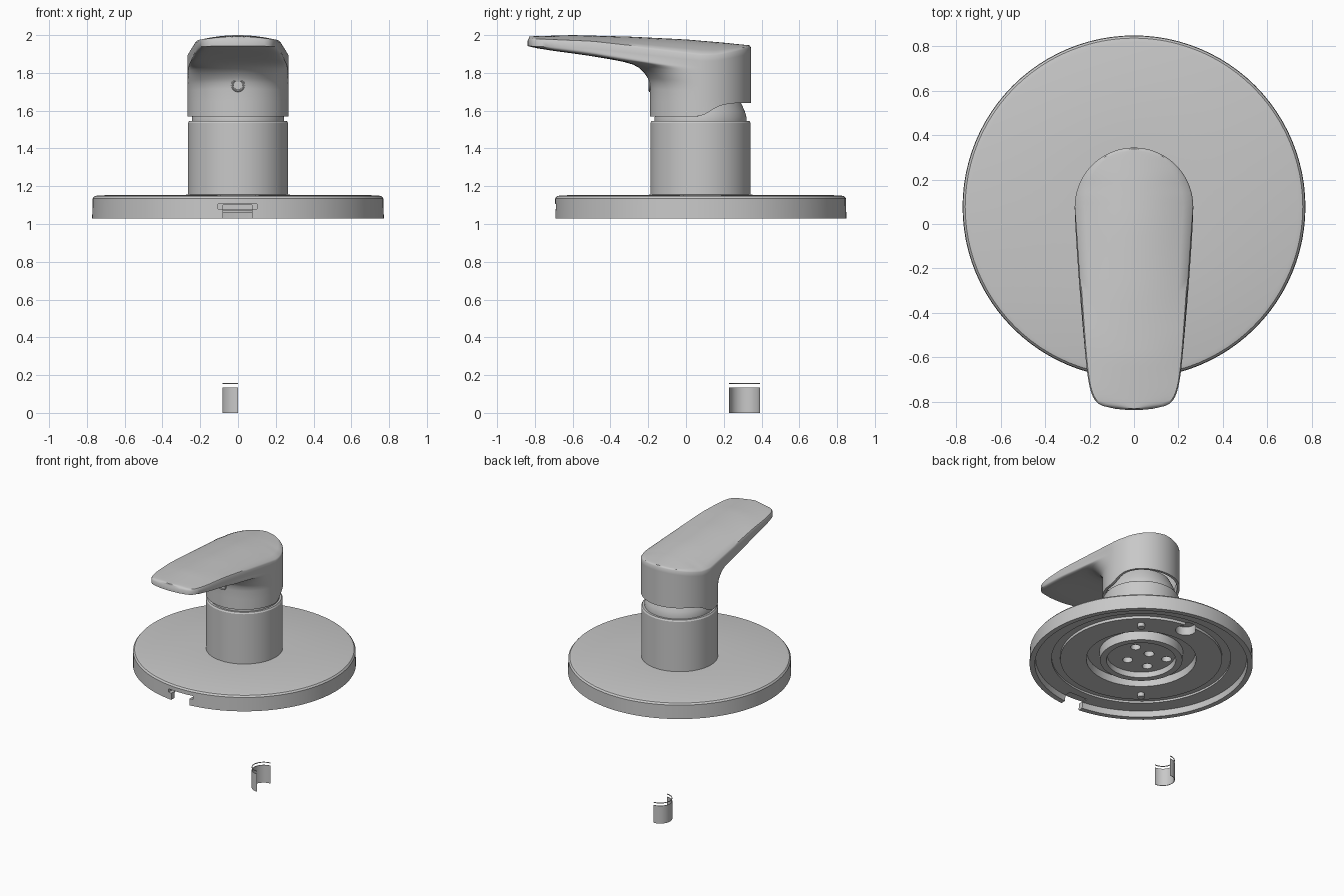
import bpy, bmesh, math
from mathutils import Matrix, Vector

cube = bpy.data.objects.get("Cube")
if cube:
    bpy.data.objects.remove(cube, do_unlink=True)

metal = bpy.data.materials.new("satin_grey_metal")
metal.use_nodes = True
GREY = (0.58, 0.58, 0.58, 1)
metal.diffuse_color = GREY
metal.node_tree.nodes["Principled BSDF"].inputs["Base Color"].default_value = GREY

AXIS_Y = 0.077


def activate(obj):
    bpy.ops.object.select_all(action='DESELECT')
    obj.select_set(True)
    bpy.context.view_layer.objects.active = obj


def finish(name, bm, closed=True):
    bmesh.ops.remove_doubles(bm, verts=bm.verts, dist=0.0004)
    if closed:
        bmesh.ops.recalc_face_normals(bm, faces=bm.faces)
    mesh = bpy.data.meshes.new(name)
    bm.to_mesh(mesh)
    bm.free()
    mesh.materials.append(metal)
    obj = bpy.data.objects.new(name, mesh)
    bpy.context.collection.objects.link(obj)
    return obj


def smooth(obj, degrees=32):
    activate(obj)
    bpy.ops.object.shade_smooth_by_angle(angle=math.radians(degrees))


def lathe(name, profile, centre_y=AXIS_Y, start=0, sweep=math.tau, steps=96, closed_loop=False):
    bm = bmesh.new()
    verts = [bm.verts.new((r, 0, z)) for r, z in profile]
    edges = [bm.edges.new(p) for p in zip(verts, verts[1:])]
    if closed_loop:
        edges.append(bm.edges.new((verts[-1], verts[0])))
    bmesh.ops.rotate(bm, verts=verts, cent=(0, 0, 0), matrix=Matrix.Rotation(start, 3, 'Z'))
    bmesh.ops.spin(bm, geom=verts + edges, cent=(0, 0, 0), axis=(0, 0, 1),
                   angle=sweep, steps=steps)
    bmesh.ops.translate(bm, verts=bm.verts, vec=(0, centre_y, 0))
    return finish(name, bm)


def cylinder(name, x, y, z0, z1, r, segs=32):
    bm = bmesh.new()
    bmesh.ops.create_cone(bm, cap_ends=True, segments=segs, radius1=r, radius2=r, depth=z1 - z0,
                          matrix=Matrix.Translation((x, y, (z0 + z1) / 2)))
    return finish(name, bm)


def box(name, lo, hi):
    lo, hi = Vector(lo), Vector(hi)
    bm = bmesh.new()
    bmesh.ops.create_cube(bm, size=1, matrix=Matrix.Translation((lo + hi) / 2)
                          @ Matrix.Diagonal((*(hi - lo), 1)))
    return finish(name, bm)


def cut(target, cutter):
    cutter.hide_render = True
    mod = target.modifiers.new("cut", 'BOOLEAN')
    mod.operation = 'DIFFERENCE'
    mod.solver = 'EXACT'
    mod.object = cutter
    activate(target)
    bpy.ops.object.modifier_apply(modifier=mod.name)
    bpy.data.objects.remove(cutter, do_unlink=True)


def interp(x, pts):
    if x <= pts[0][0]:
        return pts[0][1]
    for (a, u), (b, v) in zip(pts, pts[1:]):
        if x <= b:
            return u + (v - u) * (x - a) / (b - a)
    return pts[-1][1]


# Wall plate: hollow underside with rim, shallow groove and centre recess
plate = lathe("wall_plate", [
    (0.25, 1.155), (0.74, 1.152), (0.76, 1.147), (0.77, 1.135), (0.772, 1.03), (0.735, 1.03),
    (0.73, 1.075), (0.62, 1.075), (0.62, 1.09), (0.56, 1.09), (0.56, 1.07),
    (0.38, 1.07), (0.375, 1.125), (0.25, 1.125)], closed_loop=True)
cut(plate, box("notch_cutter", (-0.08, -0.8, 1.0), (0.075, -0.6, 1.1)))
cut(plate, box("slot_cutter", (-0.105, -0.8, 1.08), (0.1, -0.62, 1.106)))
cut(plate, cylinder("drain_cutter", 0.02, 0.58, 1.0, 1.135, 0.07))
smooth(plate)

# Valve body with collar and rounded neck
body = lathe("valve_body", [
    (0, 1.1), (0.235, 1.1), (0.24, 1.06), (0.285, 1.06), (0.29, 1.13), (0.265, 1.13),
    (0.265, 1.535), (0.258, 1.546), (0.243, 1.546), (0.243, 1.565), (0.235, 1.595),
    (0.215, 1.64), (0.2, 1.67), (0, 1.67)])
for x, y in [(0.1, 0.06), (-0.03, 0.05), (0.03, -0.11), (-0.13, -0.09), (-0.17, 0.07)]:
    cut(body, cylinder("port_cutter", x, y + AXIS_Y, 1.0, 1.16, 0.035, 24))
smooth(body)

# Mounting pins under the plate
for side, label in ((1, "left"), (-1, "right")):
    smooth(cylinder("mounting_pin_" + label, 0.31 * side, AXIS_Y + 0.37 * side, 1.04, 1.1, 0.025, 20))

# Lever handle: half skin, ringed upward from the head to the lever, then mirrored
R = 0.267
CENTRE = [(-0.84, 1.993), (-0.6, 2.0), (-0.3, 1.992), (0, 1.977), (0.2, 1.96), (0.345, 1.945)]
EDGE = [(-0.84, 1.982), (-0.5, 1.968), (-0.2, 1.935), (0.08, 1.903), (0.17, 1.905),
        (0.27, 1.925), (0.345, 1.945)]
SKIRT = [(0.07, 1.57), (0.11, 1.585), (0.16, 1.618), (0.2, 1.632), (0.26, 1.64)]
# front reach and bluntness of the outline at each fraction of the height
LEVELS = [(0, -0.19, 2), (0.25, -0.19, 2), (0.45, -0.19, 2), (0.55, -0.193, 2.05),
          (0.62, -0.202, 2.2), (0.7, -0.22, 2.4), (0.78, -0.25, 2.7), (0.82, -0.28, 3),
          (0.85, -0.33, 3.6), (0.87, -0.4, 4.5), (0.89, -0.5, 6), (0.92, -0.6, 7.5),
          (0.946, -0.7, 9), (0.975, -0.79, 10), (1, -0.838, 10)]
BACK, FRONT = 18, 22
TIP_X = [0.6, 0.4, 0.2, 0]


def outline(front, n):
    pts = [(R * math.sin(a), AXIS_Y + R * math.cos(a))
           for a in (math.pi / 2 * i / BACK for i in range(BACK))]
    length = AXIS_Y - front
    unit = []
    for i in range(FRONT):
        v = math.sin(math.pi / 2 * i / FRONT)
        unit.append(((1 - v ** n) ** (1 / n), v))
    last = unit[-1][0]
    unit += [(last * f, (1 - (last * f) ** n) ** (1 / n)) for f in TIP_X]
    stretch = (length - R) / 0.65
    for u, v in unit:
        w = R * (1 - 0.24 * v * max(stretch, 0))
        pts.append((w * u, AXIS_Y - v * length + 0.035 * max(stretch, 0) * u * u * v ** 6))
    return pts


def inset(pts, d):
    fx, fy = 1 - d / R, 1 - d / 0.6
    return [(x * fx, (y + 0.25) * fy - 0.25) for x, y in pts]


columns = []
base = outline(-0.19, 2)
for lift in (0.07, 0):
    columns.append([(x * 0.93, AXIS_Y + (y - AXIS_Y) * 0.93, interp(y, SKIRT) + lift) for x, y in base])
for s, front, n in LEVELS:
    ring = []
    for x, y in outline(front, n):
        low = interp(y, SKIRT)
        ring.append((x, y, low + s * (interp(y, EDGE) - 0.04 - low)))
    columns.append(ring)
rim = outline(LEVELS[-1][1], LEVELS[-1][2])
columns.append([(x, y, interp(y, EDGE) - 0.01) for x, y in rim])
for f in (1, 0.85, 0.68, 0.5, 0.33, 0.16, 0):
    columns.append([(x * f, y, interp(y, EDGE) + (interp(y, CENTRE) - interp(y, EDGE)) * (1 - f * f))
                    for x, y in inset(rim, 0.006)])

bm = bmesh.new()
grid = [[bm.verts.new(p) for p in col] for col in columns]
for a, b in zip(grid, grid[1:]):
    for i in range(len(a) - 1):
        bm.faces.new((a[i], a[i + 1], b[i + 1], b[i]))
for v in bm.verts:
    if abs(v.co.x) < 0.0005:
        v.co.x = 0
# mirror the half and weld along the middle
dup = bmesh.ops.duplicate(bm, geom=bm.verts[:] + bm.edges[:] + bm.faces[:])["geom"]
for v in dup:
    if isinstance(v, bmesh.types.BMVert):
        v.co.x = -v.co.x
bmesh.ops.reverse_faces(bm, faces=[f for f in dup if isinstance(f, bmesh.types.BMFace)])
handle = finish("lever_handle", bm)
smooth(handle, 40)

# Grub screw: raised ring and recessed plug on the front of the head
bpy.ops.mesh.primitive_torus_add(major_radius=0.03, minor_radius=0.006, major_segments=24,
                                 minor_segments=8, location=(0, -0.192, 1.735),
                                 rotation=(math.pi / 2, 0, 0))
ring = bpy.context.object
ring.name = "screw_ring"
ring.data.materials.append(metal)
smooth(ring)
plug = cylinder("screw_plug", 0, 0, -0.01, 0.01, 0.026, 6)
plug.rotation_euler.x = math.pi / 2
plug.location = (0, -0.184, 1.735)

# Loose half sleeve and thin arc band below the plate
for name, z0, z1 in (("half_sleeve", 0, 0.135), ("arc_band", 0.153, 0.158)):
    smooth(lathe(name, [(0.083, z0), (0.083, z1), (0.079, z1), (0.079, z0)], 0.31,
                 math.pi / 2, math.pi, 24, True))
